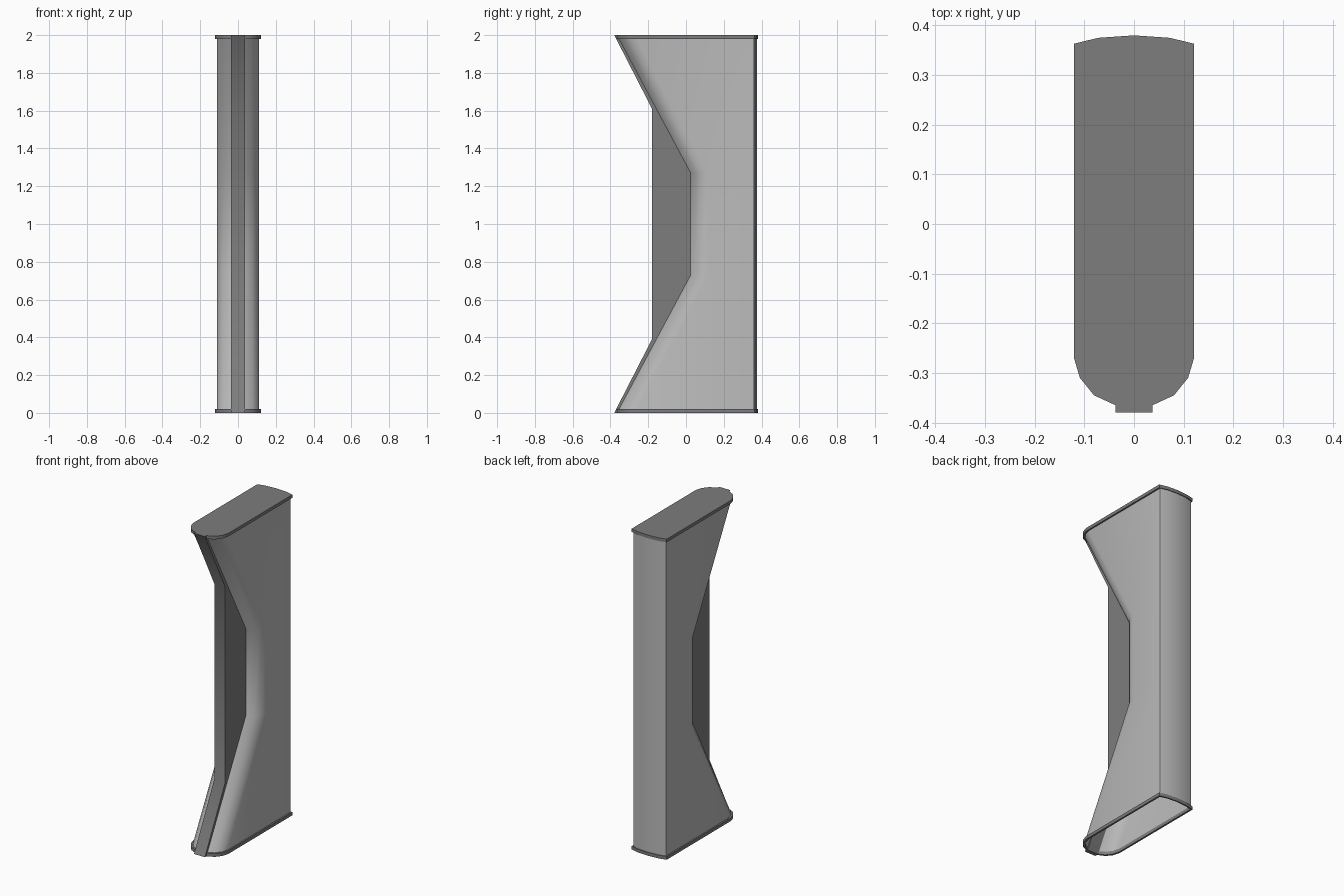
import bpy, bmesh, math

if "Cube" in bpy.data.objects:
    bpy.data.objects.remove(bpy.data.objects["Cube"])

def material(name, v):
    m = bpy.data.materials.new(name)
    m.diffuse_color = (v, v, v, 1)
    m.use_nodes = True
    m.node_tree.nodes["Principled BSDF"].inputs["Base Color"].default_value = m.diffuse_color
    return m

LIGHT = material("light grey", 0.5)
DARK = material("dark grey", 0.205)

def section(half, front, back, z):
    """Rounded front, straight sides, shallow arched back; runs right to left."""
    k = half / 0.12
    right = [(0.0375, front), (0.08 * k, front + 0.02), (0.108 * k, front + 0.055),
             (half, front + 0.095), (half, back - 0.017), (half * 0.6, back - 0.005)]
    pts = right + [(0, back)] + [(-x, y) for x, y in reversed(right)]
    return [(x, y, z) for x, y in pts]

def finish(name, bm, mat):
    bmesh.ops.recalc_face_normals(bm, faces=bm.faces)
    me = bpy.data.meshes.new(name)
    bm.to_mesh(me)
    bm.free()
    me.materials.append(mat)
    ob = bpy.data.objects.new(name, me)
    bpy.context.collection.objects.link(ob)
    bpy.ops.object.select_all(action='DESELECT')
    bpy.context.view_layer.objects.active = ob
    ob.select_set(True)
    bpy.ops.object.shade_smooth_by_angle(angle=math.radians(30))
    return ob

def loft(name, rings, mat, closed=True, ends=False, wrap=False):
    bm = bmesh.new()
    vs = [[bm.verts.new(p) for p in r] for r in rings]
    n = len(vs[0])
    pairs = list(zip(vs, vs[1:])) + ([(vs[-1], vs[0])] if wrap else [])
    for a, b in pairs:
        for i in range(n if closed else n - 1):
            j = (i + 1) % n
            bm.faces.new((a[i], a[j], b[j], b[i]))
    if ends:
        bm.faces.new(vs[0])
        bm.faces.new(vs[-1])
    return finish(name, bm, mat)

# Body shell: waisted at the front, open below
fronts = [(0, -0.365), (0.73, 0.025), (1.27, 0.025), (2 - 0.01, -0.36)]
loft("body_shell", [section(0.112, f, 0.376, z) for z, f in fronts], LIGHT, closed=False)

# Top cap plate
loft("top_cap", [section(0.121, -0.365, 0.38, z) for z in (1.98, 2.0)], DARK, ends=True)

# Bottom rim, a hollow band
outer = [section(0.121, -0.365, 0.38, z) for z in (0, 0.02)]
inner = [section(0.110, -0.355, 0.372, z) for z in (0.02, 0)]
loft("bottom_rim", outer + inner, DARK, wrap=True)

# Centre plate filling the gap down the front
profile = [(-0.38, 0), (-0.18, 0.39), (-0.18, 1.61), (-0.38, 2),
           (-0.355, 2), (0.03, 1.27), (0.03, 0.73), (-0.355, 0)]
loft("centre_plate", [[(x, y, z) for y, z in profile] for x in (-0.0375, 0.0375)],
     DARK, ends=True)
